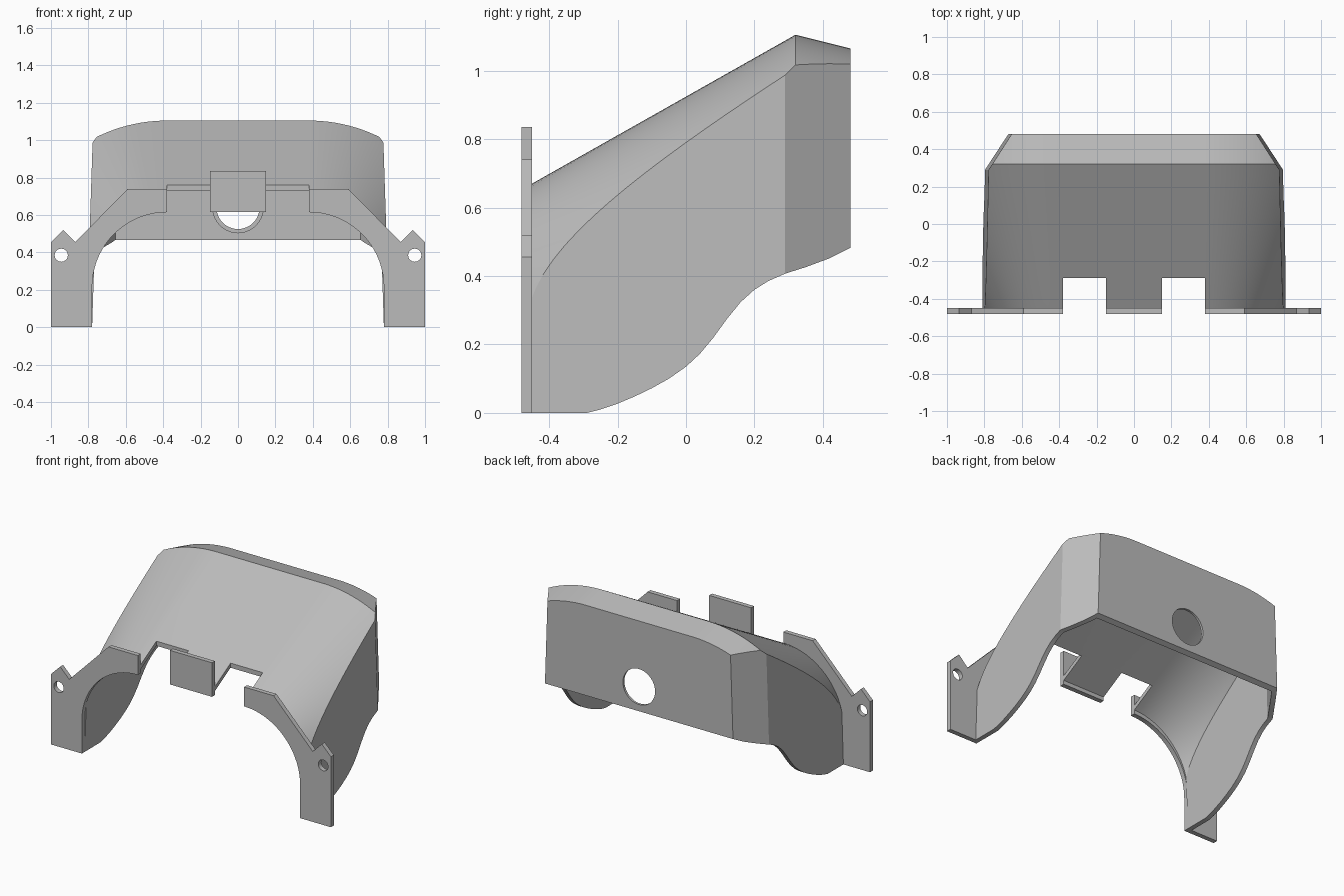
import bpy, bmesh, math
from mathutils import Vector

cube = bpy.data.objects.get("Cube")
if cube:
    bpy.data.objects.remove(cube, do_unlink=True)

grey = bpy.data.materials.new("plain grey")
grey.use_nodes = True
grey.diffuse_color = (0.5, 0.5, 0.5, 1)
grey.node_tree.nodes["Principled BSDF"].inputs["Base Color"].default_value = (0.5, 0.5, 0.5, 1)

WALL = 0.03
FRONT, RIDGE, BACK = -0.45, 0.32, 0.48
SHOULDER = 0.38      # half width of the flat roof


def make_object(name, bm):
    bmesh.ops.recalc_face_normals(bm, faces=bm.faces)
    mesh = bpy.data.meshes.new(name)
    bm.to_mesh(mesh)
    bm.free()
    mesh.materials.append(grey)
    obj = bpy.data.objects.new(name, mesh)
    bpy.context.collection.objects.link(obj)
    return obj


def prism(name, points, offset):
    """Extrude a planar outline of 3D points along an offset."""
    bm = bmesh.new()
    face = bm.faces.new([bm.verts.new(p) for p in points])
    new = bmesh.ops.extrude_face_region(bm, geom=[face])["geom"]
    bmesh.ops.translate(bm, vec=offset, verts=[v for v in new if isinstance(v, bmesh.types.BMVert)])
    return make_object(name, bm)


def box(name, x0, x1, y0, y1, z0, z1):
    outline = [(x0, y0, z0), (x1, y0, z0), (x1, y0, z1), (x0, y0, z1)]
    return prism(name, outline, (0, y1 - y0, 0))


def rod(name, x, z, radius, y0, y1):
    angles = [math.tau * i / 40 for i in range(40)]
    outline = [(x + radius * math.cos(a), y0, z + radius * math.sin(a)) for a in angles]
    return prism(name, outline, (0, y1 - y0, 0))


def cut(obj, cutter):
    cutter.hide_render = True
    mod = obj.modifiers.new("cut", "BOOLEAN")
    mod.operation, mod.solver, mod.object = "DIFFERENCE", "EXACT", cutter
    bpy.context.view_layer.objects.active = obj
    bpy.ops.object.modifier_apply(modifier=mod.name)
    bpy.data.objects.remove(cutter, do_unlink=True)


def side_x(z):
    return 0.81 - 0.033 * z


def section(y, inset, base):
    """Arched outline whose shoulder radius grows towards the back."""
    yr = min(y, RIDGE)
    top = 0.67 + 0.565 * (yr - FRONT) - 0.25 * max(0, y - RIDGE) - inset
    r = 0.43 + 0.545 * (yr - FRONT) - inset
    z = top - r
    for _ in range(12):
        dx = min(side_x(z) - inset - SHOULDER, r)
        z = top - r + math.sqrt(max(r * r - dx * dx, 0))
    sweep = math.asin(dx / r)
    half = [(side_x(base) - inset, base)]
    for i in range(15):
        a = sweep * (1 - i / 14)
        half.append((SHOULDER + r * math.sin(a), top - r + r * math.cos(a)))
    return [(x, y, h) for x, h in half] + [(-x, y, h) for x, h in reversed(half)]


def hood(name, inset, start, base):
    """Solid loft with the two rear corners sliced off."""
    end = BACK - inset
    steps = [start] + [FRONT + (RIDGE - FRONT) * (i / 16) ** 1.5 for i in range(17)] + [end]
    steps = sorted(set(steps))
    bm = bmesh.new()
    rings = [[bm.verts.new(p) for p in section(y, inset, base)] for y in steps]
    n = len(rings[0])
    for a, b in zip(rings, rings[1:]):
        for i in range(n):
            j = (i + 1) % n
            bm.faces.new((a[i], a[j], b[j], b[i]))
    bm.faces.new(rings[0])
    bm.faces.new(rings[-1])
    for s in (1, -1):
        normal = Vector((s * 0.19, 0.122, 0.0063)).normalized()
        point = Vector((s * 0.81, 0.29, 0)) - normal * inset
        bmesh.ops.bisect_plane(bm, geom=bm.verts[:] + bm.edges[:] + bm.faces[:],
                               plane_co=point, plane_no=normal, clear_outer=True)
        bmesh.ops.holes_fill(bm, edges=[e for e in bm.edges if e.is_boundary], sides=0)
    return make_object(name, bm)


# Hollow hood
shell = hood("hood_shell", 0, FRONT, -0.05)
cut(shell, hood("hollow_cutter", WALL, -0.5, -0.2))

# Sweeping lower edge
edge = [(-0.7, 0), (-0.29, 0), (-0.25, 0.01), (-0.2, 0.027), (-0.15, 0.048), (-0.1, 0.072),
        (-0.05, 0.1), (0, 0.135), (0.04, 0.172), (0.08, 0.22), (0.12, 0.275), (0.16, 0.324),
        (0.2, 0.36), (0.24, 0.385), (0.29, 0.407), (0.35, 0.426), (0.42, 0.452),
        (0.48, 0.482), (0.6, 0.55), (0.6, -0.3), (-0.7, -0.3)]
cut(shell, prism("lower_cutter", [(-1.2, y, z) for y, z in edge], (2.4, 0, 0)))

# Roof notches beside the centre tab
for s in (1, -1):
    x0, x1 = sorted((s * 0.15, s * SHOULDER))
    cut(shell, box("notch_cutter", x0, x1, -0.6, -0.29, 0.5, 0.95))

# Stepped hole in the back wall
cut(shell, rod("hole_cutter", 0, 0.64, 0.115, 0.4, 0.6))
cut(shell, rod("recess_cutter", 0, 0.64, 0.135, 0.4, BACK - WALL / 2))

# Front mounting flanges with ears and screw holes
parts = [shell]
for s, side in ((1, "left"), (-1, "right")):
    outline = [(0.78, 0), (1, 0), (1, 0.455), (0.935, 0.52), (0.87, 0.455),
               (0.59, 0.74), (SHOULDER, 0.74)]
    for i in range(19):
        a = math.pi / 2 * (1 - i / 18)
        outline.append((SHOULDER + 0.4 * math.cos(a), 0.215 + 0.4 * math.sin(a)))
    flange = prism(side + "_flange", [(s * x, -0.48, z) for x, z in outline], (0, WALL, 0))
    cut(flange, rod("screw_cutter", s * 0.945, 0.385, 0.035, -0.6, -0.3))
    parts.append(flange)

# Centre tab
parts.append(box("centre_tab", -0.15, 0.15, -0.48, FRONT, 0.615, 0.835))

for obj in bpy.context.view_layer.objects:
    obj.select_set(obj in parts)
bpy.context.view_layer.objects.active = shell
bpy.ops.object.shade_smooth_by_angle(angle=math.radians(20))
